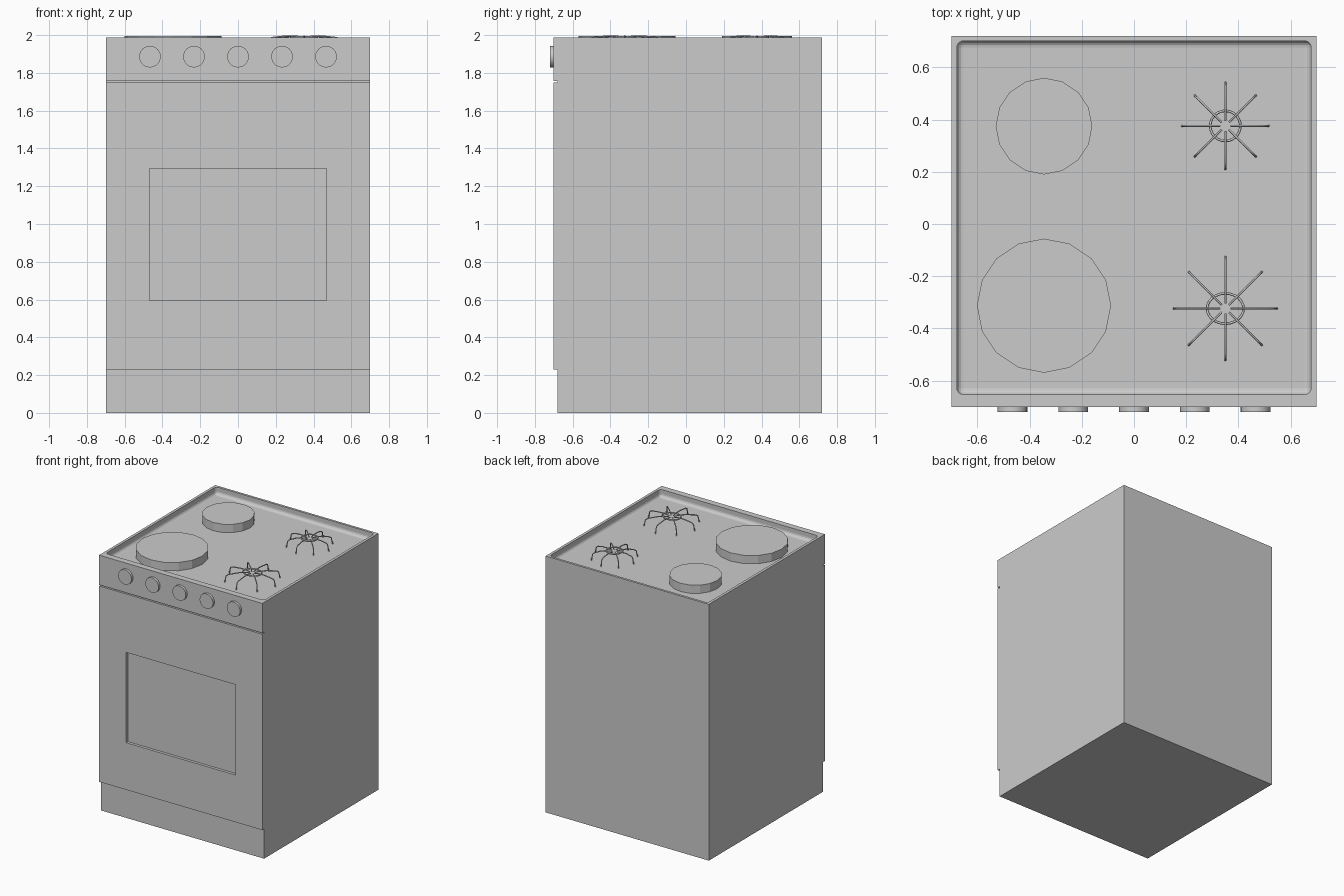
import bpy, math
from mathutils import Vector

if "Cube" in bpy.data.objects:
    bpy.data.objects.remove(bpy.data.objects["Cube"])


def box(name, lo, hi):
    lo, hi = Vector(lo), Vector(hi)
    bpy.ops.mesh.primitive_cube_add(size=1, location=(lo + hi) / 2)
    ob = bpy.context.object
    ob.name = name
    ob.scale = hi - lo
    bpy.ops.object.transform_apply(location=False, rotation=False, scale=True)
    return ob


def cylinder(name, loc, r, depth, sides, rot=(0, 0, 0)):
    bpy.ops.mesh.primitive_cylinder_add(vertices=sides, radius=r, depth=depth,
                                        location=loc, rotation=rot)
    bpy.context.object.name = name
    return bpy.context.object


def apply_all(ob):
    bpy.context.view_layer.objects.active = ob
    for m in list(ob.modifiers):
        bpy.ops.object.modifier_apply(modifier=m.name)


def cut(ob, cutter):
    cutter.hide_render = True
    m = ob.modifiers.new("cut", 'BOOLEAN')
    m.operation, m.solver, m.object = 'DIFFERENCE', 'EXACT', cutter
    apply_all(ob)
    bpy.data.objects.remove(cutter)


TOP, FLOOR = 1.987, 1.93

# Cabinet with a sunken, round-cornered hob tray
body = box("cabinet", (-0.7, -0.68, 0), (0.7, 0.72, TOP))
tray = box("tray_cutter", (-0.679, -0.653, FLOOR), (0.679, 0.702, 2.1))
bev = tray.modifiers.new("round", 'BEVEL')
bev.width, bev.segments = 0.025, 4
apply_all(tray)
cut(body, tray)

# Oven door with window opening, and the control panel above it
door = box("oven_door", (-0.7, -0.702, 0.23), (0.7, -0.68, 1.748))
cut(door, box("window_cutter", (-0.468, -0.8, 0.595), (0.468, -0.6, 1.295)))
box("control_panel", (-0.7, -0.702, 1.757), (0.7, -0.68, TOP))

# Knobs
for i in range(5):
    cylinder(f"knob_{i + 1}", (-0.466 + 0.233 * i, -0.710, 1.886), 0.057, 0.022, 32,
             (math.pi / 2, 0, 0))
    bpy.ops.object.shade_smooth_by_angle()

# Solid hot plates
for name, y, r in (("rear_hot_plate", 0.375, 0.185), ("front_hot_plate", -0.313, 0.257)):
    cylinder(name, (-0.345, y, (FLOOR + 1.994) / 2), r, 1.994 - FLOOR, 16)


def curve(name, paths, loc, cyclic=False, r=0.004):
    cu = bpy.data.curves.new(name, 'CURVE')
    cu.dimensions = '3D'
    cu.bevel_depth, cu.bevel_resolution, cu.use_fill_caps = r, 1, True
    for pts in paths:
        s = cu.splines.new('POLY')
        s.points.add(len(pts) - 1)
        for p, co in zip(s.points, pts):
            p.co = (*co, 1)
        s.use_cyclic_u = cyclic
    ob = bpy.data.objects.new(name, cu)
    ob.location = loc
    bpy.context.collection.objects.link(ob)


# Wire pan supports: eight bent legs on an oval ring
def pan_support(name, y, reach, rx, ry):
    profile = [(0.02, 1.988), (0.06, 1.995), (0.1, 1.995), (reach - 0.03, 1.987),
               (reach - 0.015, 1.978), (reach - 0.004, FLOOR)]
    angles = [k * math.pi / 4 for k in range(8)]
    legs = [[(r * math.cos(a), r * math.sin(a), z) for r, z in profile] for a in angles]
    curve(name + "_legs", legs, (0.35, y, 0))
    turn = [k * math.tau / 24 for k in range(24)]
    ring = [(rx * math.cos(a), ry * math.sin(a), 1.99) for a in turn]
    curve(name + "_ring", [ring], (0.35, y, 0), True, 0.005)


pan_support("rear_pan_support", 0.376, 0.17, 0.058, 0.058)
pan_support("front_pan_support", -0.324, 0.202, 0.07, 0.058)
